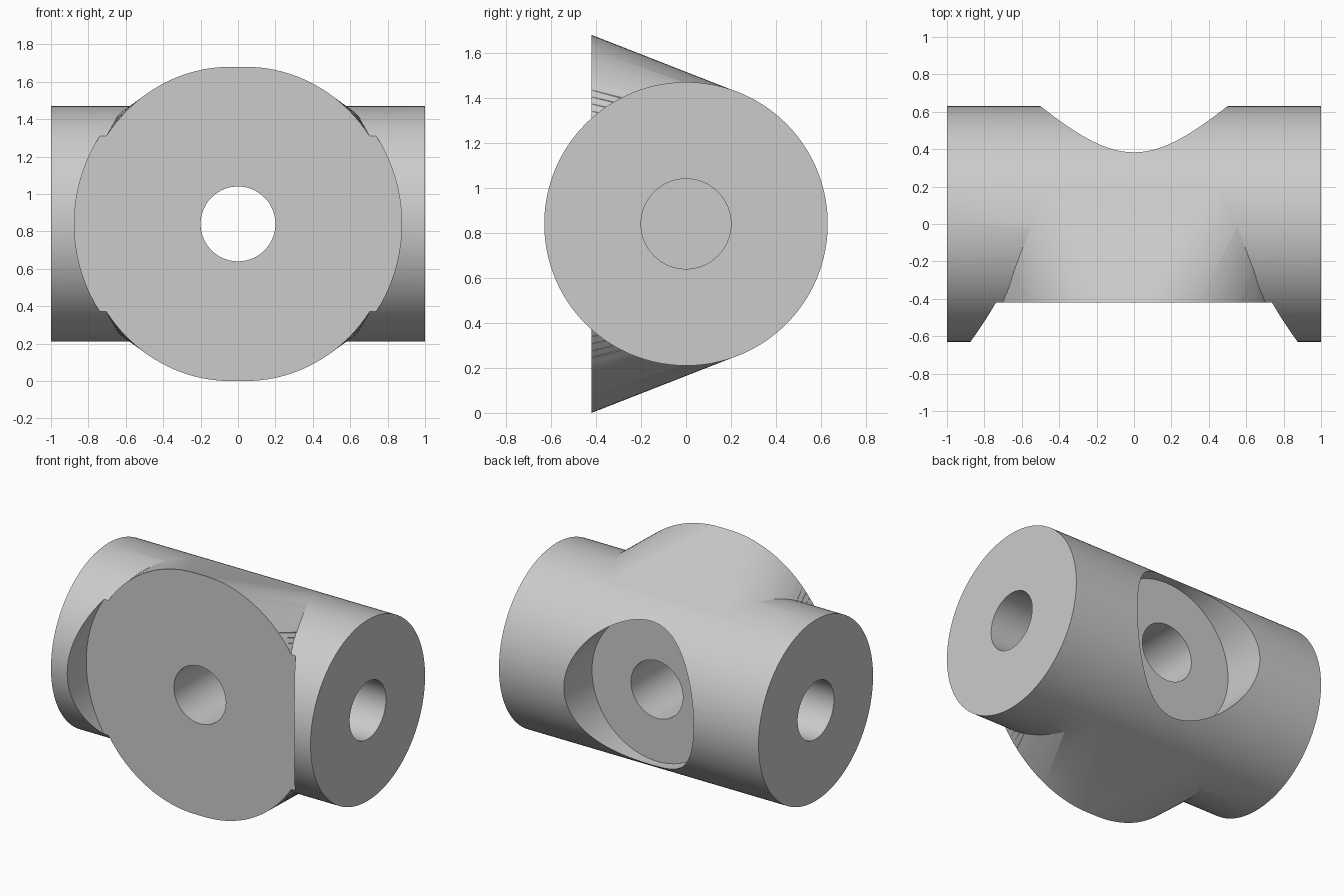
import bpy
import bmesh
import math
from mathutils import Matrix, Vector

cube = bpy.data.objects.get("Cube")
if cube:
    bpy.data.objects.remove(cube, do_unlink=True)

MID = 0.84          # height of both bore axes
FRONT = -0.42       # front flange plane
BACK = 0.229        # line where the flange taper touches the tube
TUBE_R = 0.63
BORE_R = 0.2

grey = bpy.data.materials.new("machined_grey")
grey.use_nodes = True
grey.diffuse_color = (0.6, 0.6, 0.6, 1)
grey.node_tree.nodes["Principled BSDF"].inputs["Base Color"].default_value = (0.6, 0.6, 0.6, 1)


def add_object(name, bm):
    bmesh.ops.recalc_face_normals(bm, faces=bm.faces)
    mesh = bpy.data.meshes.new(name)
    bm.to_mesh(mesh)
    bm.free()
    mesh.materials.append(grey)
    obj = bpy.data.objects.new(name, mesh)
    bpy.context.collection.objects.link(obj)
    return obj


def cylinder(name, axis, radius, start, end, sides=128):
    """Cylinder along the x or y axis between two positions."""
    bm = bmesh.new()
    turn = Matrix.Rotation(math.pi / 2, 4, 'Y' if axis == 'X' else 'X')
    middle = (start + end) / 2
    place = Vector((middle, 0, MID)) if axis == 'X' else Vector((0, middle, MID))
    bmesh.ops.create_cone(bm, cap_ends=True, segments=sides, radius1=radius,
                          radius2=radius, depth=end - start,
                          matrix=Matrix.Translation(place) @ turn)
    return add_object(name, bm)


def flange_taper(name, steps=64):
    """Loft from the round flange to a wide oval tangent to the tube."""
    bm = bmesh.new()
    rings = []
    for t in (-0.05, 1.0):
        ring = []
        for side in (1, -1):
            for i in range(steps + 1):
                a = -math.pi / 2 + math.pi * i / steps
                c, s = math.cos(a), math.sin(a) * side
                near = 0.04 + 0.80 * c
                far = min(0.45 + 0.587 * c, 0.84)
                x = side * (near + (far - near) * t)
                z = s * (0.84 + (0.586 - 0.84) * t)
                ring.append(bm.verts.new((x, FRONT + (BACK - FRONT) * t, MID + z)))
        rings.append(ring)
    front, back = rings
    for i in range(len(front)):
        j = (i + 1) % len(front)
        bm.faces.new((front[i], front[j], back[j], back[i]))
    bm.faces.new(front)
    bm.faces.new(back)
    bmesh.ops.triangulate(bm, faces=[f for f in bm.faces if len(f.verts) == 4])
    return add_object(name, bm)


def combine(target, tool, operation):
    mod = target.modifiers.new(tool.name, 'BOOLEAN')
    mod.operation = operation
    mod.solver = 'EXACT'
    mod.object = tool
    bpy.context.view_layer.objects.active = target
    bpy.ops.object.modifier_apply(modifier=mod.name)
    bpy.data.objects.remove(tool, do_unlink=True)


# Cross tube with the tapered front flange
body = cylinder("valve_body", 'X', TUBE_R, -1, 1, 192)
combine(body, flange_taper("front_flange"), 'UNION')

# Flat front face and round recess in the back
combine(body, cylinder("front_facing_cut", 'Y', 0.875, -1.2, FRONT), 'DIFFERENCE')
combine(body, cylinder("back_recess", 'Y', 0.5, 0.32, 1.2), 'DIFFERENCE')

# Through bore front to back, blind bores in both ends
combine(body, cylinder("through_bore", 'Y', BORE_R, -1.2, 1.2, 96), 'DIFFERENCE')
for name, start, end in (("left_bore", 0.5, 1.2), ("right_bore", -1.2, -0.5)):
    combine(body, cylinder(name, 'X', BORE_R, start, end, 96), 'DIFFERENCE')

bpy.ops.object.select_all(action='DESELECT')
body.select_set(True)
bpy.context.view_layer.objects.active = body
bpy.ops.object.shade_smooth_by_angle(angle=math.radians(25))
